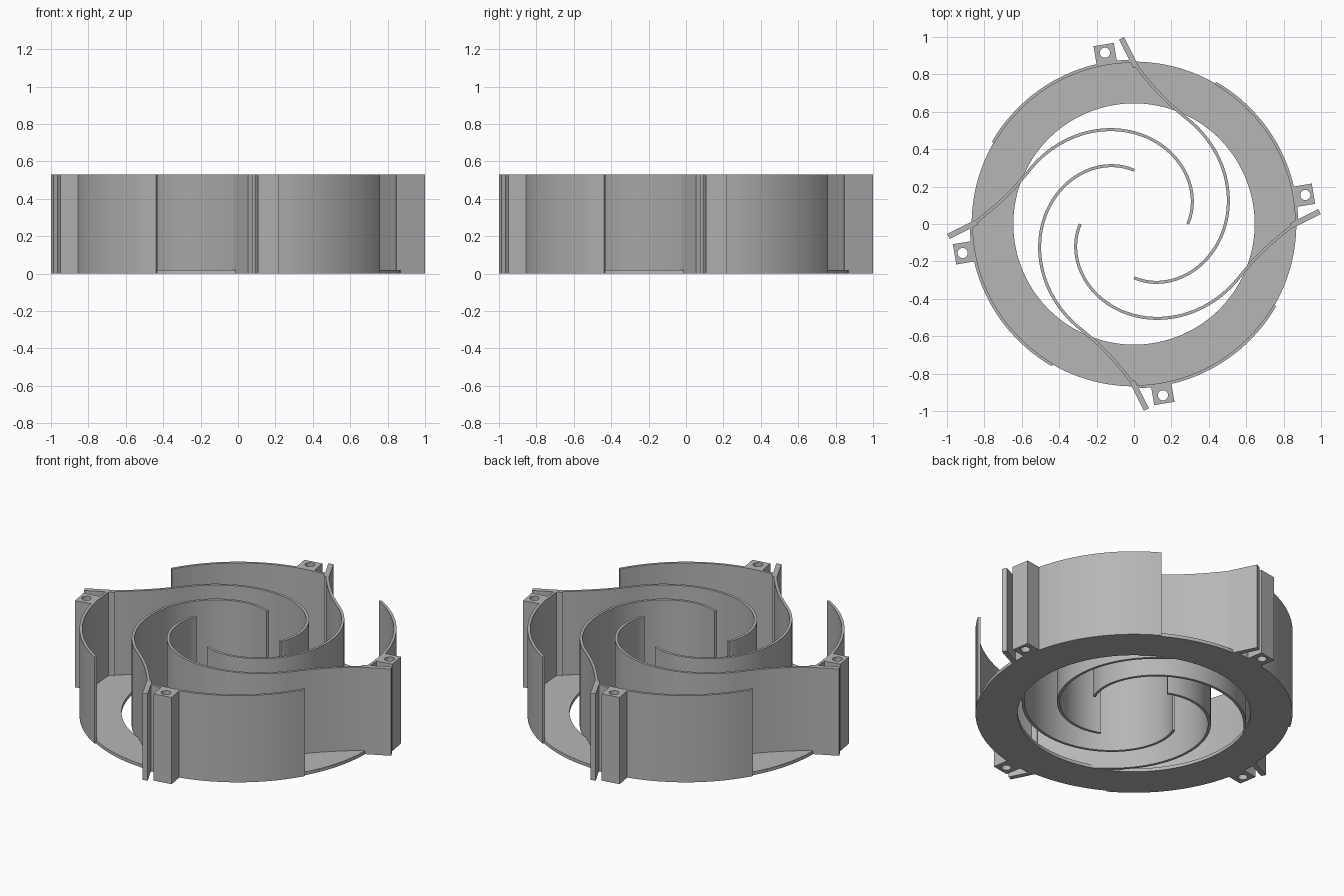
import bpy
import bmesh
from math import sin, cos, pi, radians
from mathutils import Vector

if "Cube" in bpy.data.objects:
    bpy.data.objects.remove(bpy.data.objects["Cube"])

HEIGHT = 0.53
grey = bpy.data.materials.new("plain grey")
grey.use_nodes = True
COLOUR = (0.47, 0.47, 0.47, 1)
grey.diffuse_color = COLOUR
grey.node_tree.nodes["Principled BSDF"].inputs["Base Color"].default_value = COLOUR


def polar(r, deg):
    return Vector((r * cos(radians(deg)), r * sin(radians(deg))))


def arc(r, start, end, count):
    return [polar(r, start + (end - start) * i / count) for i in range(count + 1)]


def strip_mesh(name, side_a, side_b, top, closed=False):
    """Solid band between two matching outlines, from the floor up to top."""
    bm = bmesh.new()
    n = len(side_a)
    rows = [[bm.verts.new((p.x, p.y, z)) for p in side]
            for side, z in ((side_a, 0), (side_b, 0), (side_b, top), (side_a, top))]
    for i in range(n if closed else n - 1):
        j = (i + 1) % n
        for k in range(4):
            low, high = rows[k], rows[(k + 1) % 4]
            bm.faces.new((low[i], low[j], high[j], high[i]))
    if not closed:
        for i in (0, -1):
            bm.faces.new([row[i] for row in rows])
    bmesh.ops.recalc_face_normals(bm, faces=bm.faces)
    mesh = bpy.data.meshes.new(name)
    bm.to_mesh(mesh)
    bm.free()
    mesh.materials.append(grey)
    return mesh


def ribbon_mesh(name, path, width):
    """Upright wall of even thickness along a path."""
    sides = ([], [])
    for i, p in enumerate(path):
        along = (path[min(i + 1, len(path) - 1)] - path[max(i - 1, 0)]).normalized()
        across = Vector((-along.y, along.x)) * width / 2
        sides[0].append(p + across)
        sides[1].append(p - across)
    return strip_mesh(name, *sides, HEIGHT)


def place(name, mesh, turn=0):
    ob = bpy.data.objects.new(name, mesh)
    ob.rotation_euler.z = turn
    bpy.context.collection.objects.link(ob)
    bpy.ops.object.select_all(action="DESELECT")
    ob.select_set(True)
    bpy.context.view_layer.objects.active = ob
    bpy.ops.object.shade_smooth_by_angle(angle=radians(30))


# Flat base ring
place("base_ring", strip_mesh("base_ring", arc(0.645, 0, 358, 179),
                              arc(0.868, 0, 358, 179), 0.02, closed=True))

# Spiral vane: steady spiral, then a gentle run out to the rim
spiral = [polar(0.287 + 0.00224 * a, a) for a in range(0, 155, 2)]
run_out = [Vector(p) for p in ((-0.605, 0.233), (-0.645, 0.188), (-0.69, 0.143),
                               (-0.74, 0.097), (-0.79, 0.055), (-0.85, 0.008))]
vane = ribbon_mesh("spiral_vane", spiral + run_out, 0.016)

# Slanted tab at the outer end of the vane
tab = ribbon_mesh("end_tab", [Vector((-0.84, 0.01)), Vector((-0.992, -0.066))], 0.03)

# Curved rim wall
wall = strip_mesh("rim_wall", arc(0.862, 181, 240, 40), arc(0.878, 181, 240, 40), HEIGHT)

# Square lug with a vertical screw hole
LUG_ANGLE = 189.6
turn_lug = radians(LUG_ANGLE)
hole, square = [], []
for i in range(32):
    a = 2 * pi * i / 32
    d = Vector((cos(a), sin(a)))
    edge = d * 0.055 / max(abs(d.x), abs(d.y))
    for points, local in ((hole, d * 0.027 + Vector((0.011, 0))), (square, edge)):
        x, y = local.x + 0.918, local.y
        points.append(Vector((x * cos(turn_lug) - y * sin(turn_lug),
                              x * sin(turn_lug) + y * cos(turn_lug))))
lug = strip_mesh("screw_lug", hole, square, HEIGHT, closed=True)

# Four equal sectors
for k, side in enumerate(("right", "front", "left", "back")):
    for mesh in (vane, tab, wall, lug):
        place(f"{mesh.name}_{side}", mesh, k * pi / 2)
